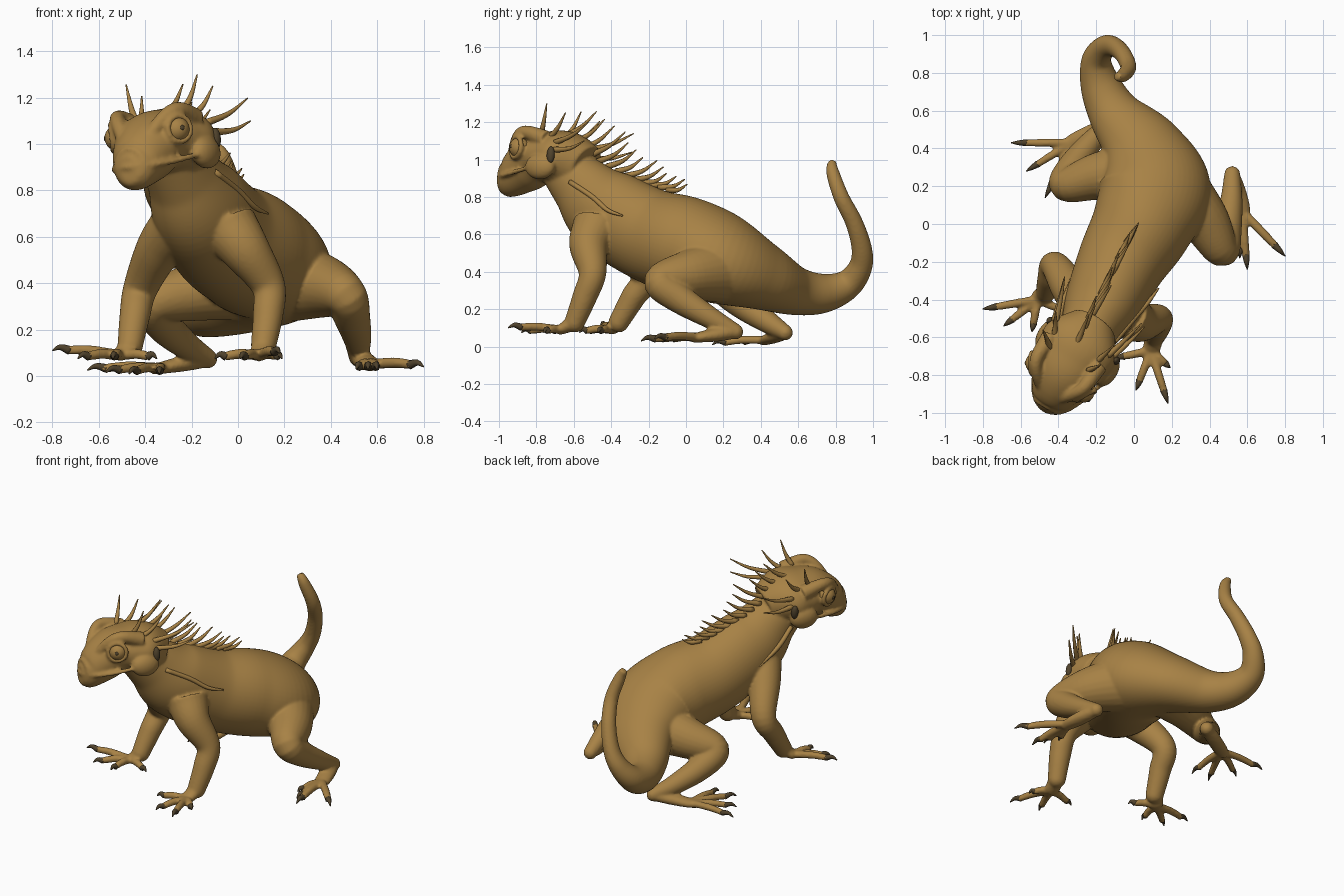
import bpy
import bmesh
import math
import random
from mathutils import Vector, Matrix

random.seed(4)
cube = bpy.data.objects.get("Cube")
if cube:
    bpy.data.objects.remove(cube)


def material(name, colour):
    mat = bpy.data.materials.new(name)
    mat.use_nodes = True
    mat.diffuse_color = (*colour, 1)
    shader = next(n for n in mat.node_tree.nodes if n.type == "BSDF_PRINCIPLED")
    shader.inputs["Base Color"].default_value = (*colour, 1)
    shader.inputs["Roughness"].default_value = 0.8
    return mat


TAN = material("tan skin", (0.39, 0.223, 0.06))
DARK = material("dark brown", (0.08, 0.055, 0.025))

# Head frame: local -y points out of the snout, +x is the left cheek
HEAD = (Matrix.Translation((-0.372, -0.79, 1.0))
        @ Matrix.Rotation(math.radians(-31), 4, "Z")
        @ Matrix.Rotation(math.radians(-7), 4, "Y"))
IDENTITY = Matrix.Identity(4)


def spline(points, steps):
    """Smooth curve through points of any dimension."""
    pts = [Vector(p) for p in points]
    pts = [pts[0] * 2 - pts[1]] + pts + [pts[-1] * 2 - pts[-2]]
    out = []
    for a, b, c, d in zip(pts, pts[1:], pts[2:], pts[3:]):
        for i in range(steps):
            t = i / steps
            out.append((b * 2 + (c - a) * t + (a * 2 - b * 5 + c * 4 - d) * t ** 2
                        + (b * 3 - a - c * 3 + d) * t ** 3) * 0.5)
    return out + [pts[-2]]


def loft(bm, points, sides=14, steps=5, mat=IDENTITY):
    """Tube with elliptical sections; a point is x, y, z, half width, half height."""
    path = spline([tuple(p) + (p[3],) if len(p) == 4 else p for p in points], steps)
    centres = [Vector(p[:3]) for p in path]
    rings, side = [], None
    for i, (c, p) in enumerate(zip(centres, path)):
        tangent = (centres[min(i + 1, len(path) - 1)] - centres[max(i - 1, 0)]).normalized()
        if side is None:
            side = tangent.cross(Vector((0.01, 0.02, 1)))
        side = (side - tangent * side.dot(tangent)).normalized()
        up = side.cross(tangent)
        ring = []
        for k in range(sides):
            a = math.tau * k / sides
            offset = side * math.cos(a) * max(p[3], 0.002) + up * math.sin(a) * max(p[4], 0.002)
            ring.append(bm.verts.new(mat @ (c + offset)))
        rings.append(ring)
    for r, s in zip(rings, rings[1:]):
        for k in range(sides):
            j = (k + 1) % sides
            bm.faces.new((r[k], r[j], s[j], s[k]))
    bm.faces.new(rings[0][::-1])
    bm.faces.new(rings[-1])


def ball(bm, centre, size, turn=IDENTITY, frame=HEAD):
    """Ellipsoid, by default placed in the head frame."""
    bmesh.ops.create_uvsphere(
        bm, u_segments=20, v_segments=12, radius=1,
        matrix=frame @ Matrix.Translation(centre) @ turn @ Matrix.Diagonal((*size, 1)))


def spike(bm, base, tip, radius, lift=0.02, mat=IDENTITY):
    """Curved tapering spine or claw."""
    base, tip = Vector(base), Vector(tip)
    mid = base.lerp(tip, 0.55) + Vector((0, 0, lift))
    loft(bm, [(*base, radius), (*mid, radius * 0.65), (*tip, 0.003)], 8, 4, mat)


def finish(bm, name, mat):
    bmesh.ops.recalc_face_normals(bm, faces=bm.faces)
    mesh = bpy.data.meshes.new(name)
    bm.to_mesh(mesh)
    bm.free()
    mesh.materials.append(mat)
    mesh.polygons.foreach_set("use_smooth", [True] * len(mesh.polygons))
    obj = bpy.data.objects.new(name, mesh)
    bpy.context.collection.objects.link(obj)
    return obj


skin, spines, claws = bmesh.new(), bmesh.new(), bmesh.new()
eyes, dark_spots = bmesh.new(), bmesh.new()

# Neck, torso and curled tail
loft(skin, [
    (-.31, -.66, .97, .14, .13), (-.24, -.56, .86, .155, .17), (-.17, -.43, .73, .2, .23),
    (-.065, -.2, .6, .235, .25), (.045, 0, .535, .27, .265), (.11, .2, .465, .3, .24),
    (.045, .4, .38, .225, .18), (-.1, .58, .3, .145, .13), (-.175, .73, .285, .11, .105),
    (-.2, .86, .33, .08, .08), (-.16, .93, .42, .06, .065), (-.11, .94, .52, .05, .055),
    (-.06, .9, .66, .045, .047), (-.03, .83, .8, .042, .042), (-.06, .785, .93, .035, .035),
    (-.09, .78, .99, .022, .022)], 56, 9)

# Skull tapering to the snout
loft(skin, [
    (0, .3, -.05, .13, .13), (0, .18, 0, .21, .15), (0, .08, .01, .195, .14),
    (0, 0, 0, .17, .135), (0, -.08, -.05, .14, .13), (0, -.15, -.095, .11, .105),
    (0, -.2, -.105, .08, .09), (0, -.222, -.105, .04, .05)], 40, 8, HEAD)

# Lip ridge
half_lip = [(.21, .1, -.06), (.15, -.07, -.09), (.09, -.175, -.1)]
lip = half_lip + [(0, -.22, -.1)] + [(-x, y, z) for x, y, z in half_lip[::-1]]
loft(skin, [(*p, .014) for p in lip], 8, 5, HEAD)

# Paired head details
for s in (1, -1):
    # Angular brow running from the muzzle over the eye
    loft(skin, [(s * .055, -.13, .01, .03), (s * .115, -.07, .1, .032),
                (s * .15, .0, .13, .036), (s * .15, .13, .09, .05)], 12, 5, HEAD)
    # Cheek
    ball(skin, (s * .19, .13, -.06), (.05, .09, .07))
    # Eye, pupil and lid
    look = Vector((s * .85, -.5, .05)).normalized()
    eye = Vector((s * .15, -.03, .045))
    across = look.cross(Vector((0, 0, 1))).normalized()
    ball(eyes, eye, (.056, .056, .056))
    turn = look.to_track_quat("Z", "Y").to_matrix().to_4x4()
    ball(dark_spots, eye + look * .053, (.011, .011, .006), turn)
    lid = []
    for k in range(13):
        a = math.tau * k / 12
        rim = eye + look * .022 + (across * math.cos(a) + Vector((0, 0, math.sin(a)))) * .055
        lid.append((*rim, .015))
    loft(skin, lid, 8, 2, HEAD)
    # Ear opening
    ball(dark_spots, (s * .205, .2, .0), (.02, .022, .045))
    # Horns and side frill
    for base, reach in [((.12, .08, .12), (.06, .06, .16)), ((.13, .14, .1), (.05, .12, .13)),
                        ((.16, .19, .07), (.08, .25, .1)), ((.18, .2, .03), (.07, .23, .04))]:
        b, r = Vector(base), Vector(reach)
        b.x, r.x = b.x * s, r.x * s
        spike(spines, b, b + r, .017, -.018, HEAD)

# Spines along the back
crest = spline([(-.31, -.65, 1.12), (-.22, -.47, .99), (-.13, -.28, .89), (-.04, -.1, .84)], 4)
for i, base in enumerate(crest):
    t = i / (len(crest) - 1)
    heading = Vector((.38, .75, .6 - .4 * t)).normalized()
    heading.x += random.uniform(-.12, .12)
    length = (.27 - .13 * t) * random.uniform(.85, 1.1)
    spike(spines, base, base + heading * length, .018, -.018)

# Loose skin strands on the neck
loft(spines, [(-.1, -.62, .88, .014), (.0, -.5, .8, .014), (.07, -.42, .73, .012),
              (.13, -.34, .7, .005)], 8)
loft(spines, [(-.4, -.54, .86, .014), (-.38, -.43, .76, .014), (-.33, -.28, .66, .005)], 8)


def limb(path, palm, tips, toe):
    """Leg, foot pad, toes and claws."""
    loft(skin, path, 24, 7)
    palm = Vector(palm)
    ankle, girth = Vector(path[-1][:3]), path[-1][3]
    ball(skin, ankle, (girth, girth, girth), frame=IDENTITY)
    loft(skin, [(*ankle, girth * .9), (*ankle.lerp(palm, .5), toe * 2.1, toe * 1.6),
                (*palm, toe * 2, toe * 1.2), (*(palm + (palm - ankle) * .2), toe, toe)], 12)
    for tip in map(Vector, tips):
        end = palm.lerp(tip, .8) + Vector((0, 0, .006))
        knuckle = palm.lerp(tip, .45) + Vector((0, 0, .012))
        loft(skin, [(*palm, toe), (*knuckle, toe), (*end, toe * .85)], 10)
        spike(claws, palm.lerp(end, .93), tip, toe * .85, .014)


# Front left leg
limb([(-.04, -.48, .64, .13), (.035, -.52, .54, .105), (.13, -.5, .39, .074),
      (.13, -.54, .27, .066), (.11, -.595, .13, .055)], (.09, -.67, .09),
     [(.18, -.95, .1), (.01, -.88, .075), (-.1, -.71, .075), (.19, -.76, .075)], .023)

# Front right leg
limb([(-.26, -.43, .65, .12), (-.34, -.34, .55, .1), (-.42, -.22, .38, .075),
      (-.445, -.285, .26, .066), (-.465, -.36, .13, .055)], (-.51, -.4, .09),
     [(-.8, -.45, .11), (-.69, -.54, .075), (-.54, -.57, .075), (-.35, -.47, .075)], .023)

# Hind left leg
limb([(.21, .2, .41, .18), (.37, .02, .385, .135), (.465, -.135, .345, .092),
      (.49, -.04, .26, .08), (.515, .12, .16, .06), (.52, .265, .08, .042)], (.57, .07, .05),
     [(.8, -.17, .04), (.6, -.24, .03), (.56, -.18, .03), (.51, -.1, .03)], .024)

# Hind right leg
limb([(0, .28, .4, .16), (-.2, .25, .36, .125), (-.36, .21, .31, .09), (-.32, .31, .22, .078),
      (-.22, .44, .13, .06), (-.13, .53, .075, .042)], (-.33, .43, .035),
     [(-.65, .43, .025), (-.57, .28, .015), (-.47, .14, .01), (-.34, .14, .01)], .022)

# Fuse the skin into one smooth surface
body = finish(skin, "body_skin", TAN)
remesh = body.modifiers.new("Fuse", "REMESH")
remesh.mode = "VOXEL"
remesh.voxel_size = 0.009
soften = body.modifiers.new("Soften", "SMOOTH")
soften.factor = 0.5
soften.iterations = 5
fused = bpy.data.meshes.new_from_object(
    body.evaluated_get(bpy.context.evaluated_depsgraph_get()))
body.modifiers.clear()
body.data = fused
fused.materials.clear()
fused.materials.append(TAN)
fused.polygons.foreach_set("material_index", [0] * len(fused.polygons))
fused.polygons.foreach_set("use_smooth", [True] * len(fused.polygons))
fused.update()

finish(spines, "spines", TAN)
finish(eyes, "eyes", TAN)
finish(claws, "claws", DARK)
finish(dark_spots, "pupils_and_ears", DARK)
